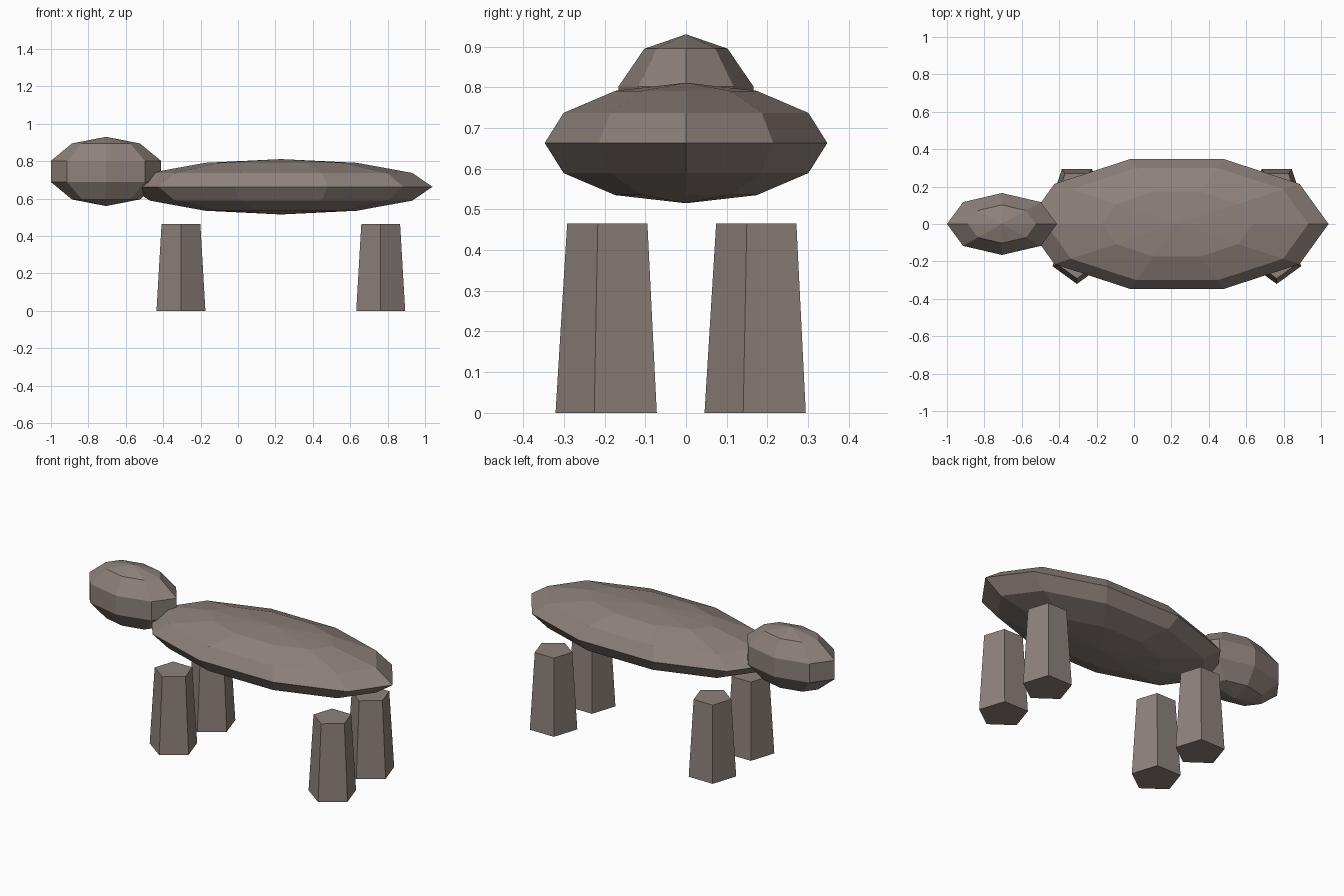
import bpy, bmesh
from math import sin, cos, pi
from mathutils import Matrix, Vector

default = bpy.data.objects.get("Cube")
if default:
    bpy.data.objects.remove(default, do_unlink=True)

COLOUR = (0.27, 0.22, 0.20, 1.0)
hide = bpy.data.materials.new("grey_brown")
hide.use_nodes = True
hide.diffuse_color = COLOUR
hide.node_tree.nodes["Principled BSDF"].inputs["Base Color"].default_value = COLOUR


def finish(bm, name, location):
    bmesh.ops.recalc_face_normals(bm, faces=bm.faces)
    mesh = bpy.data.meshes.new(name)
    bm.to_mesh(mesh)
    bm.free()
    mesh.materials.append(hide)
    obj = bpy.data.objects.new(name, mesh)
    obj.location = location
    bpy.context.collection.objects.link(obj)


def ellipsoid(name, location, radii, segments, rings, turn=0.0):
    """Faceted sphere, turned about z and then stretched."""
    bm = bmesh.new()
    bmesh.ops.create_uvsphere(bm, u_segments=segments, v_segments=rings, radius=1,
                              matrix=Matrix.Rotation(turn, 4, 'Z'))
    bmesh.ops.scale(bm, vec=Vector(radii), verts=bm.verts)
    finish(bm, name, location)


def leg(name, location, bottom, top, height):
    """Tapered five-sided prism with one corner towards the front."""
    bm = bmesh.new()
    angles = [-pi / 2 + i * 2 * pi / 5 for i in range(5)]
    low, high = [[bm.verts.new((r * cos(a), r * sin(a), z)) for a in angles]
                 for r, z in ((bottom, 0), (top, height))]
    bm.faces.new(low)
    bm.faces.new(high)
    for i in range(5):
        j = (i + 1) % 5
        bm.faces.new((low[i], low[j], high[j], high[i]))
    finish(bm, name, location)


# Flat broad body and rounder head
ellipsoid("body", (0.23, 0, 0.663), (0.81, 0.365, 0.148), 10, 6, pi / 10)
ellipsoid("head", (-0.706, 0, 0.745), (0.309, 0.174, 0.185), 8, 5)

# Four legs
for end, x in (("head_end", -0.305), ("tail_end", 0.763)):
    for side, y in (("front", -0.183), ("back", 0.183)):
        leg(f"{end}_{side}_leg", (x, y, 0), 0.1375, 0.109, 0.465)
